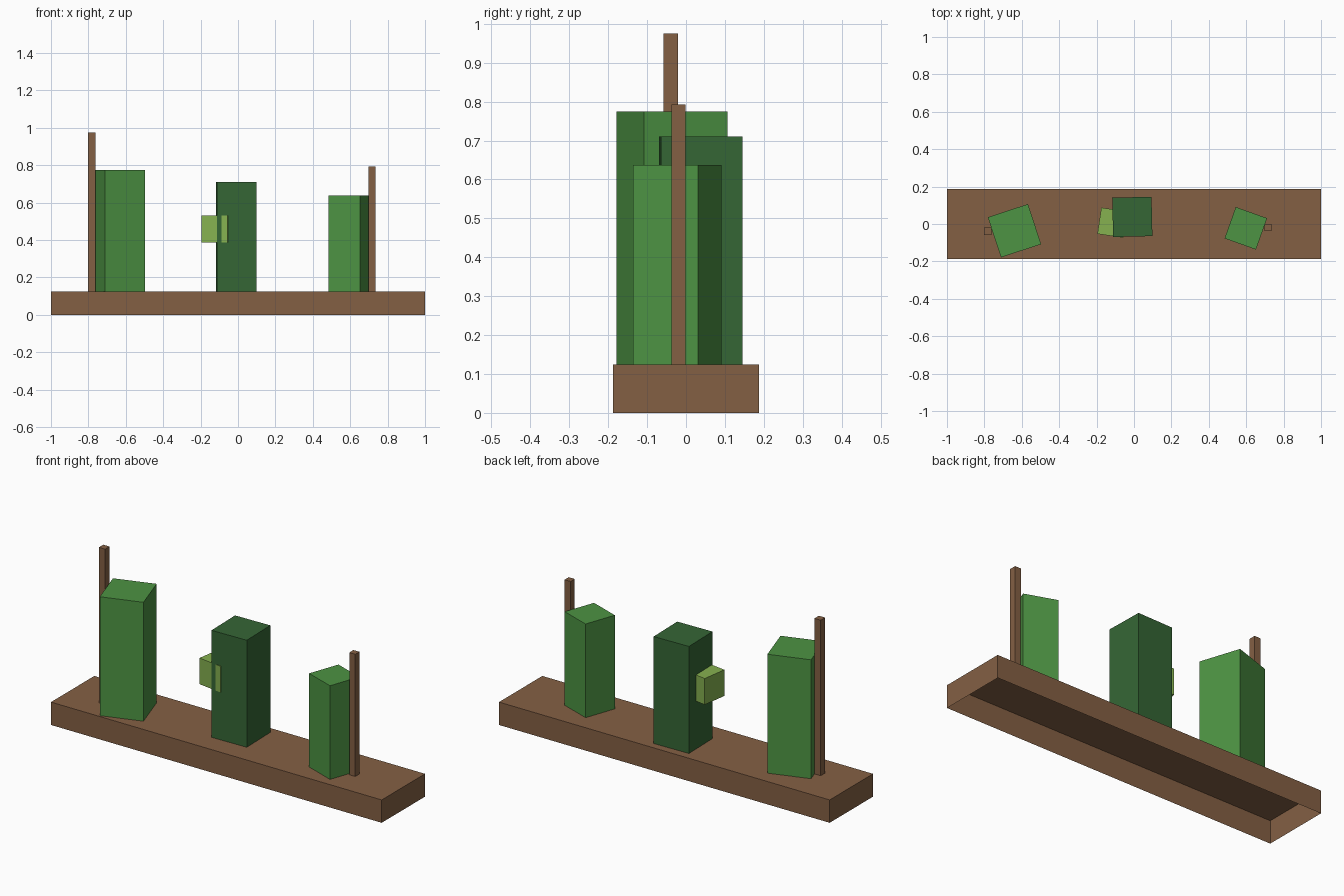
import bpy, bmesh
from math import radians
from mathutils import Matrix

cube = bpy.data.objects.get("Cube")
if cube:
    bpy.data.objects.remove(cube, do_unlink=True)


def material(name, srgb):
    """Flat material from an 8-bit display colour."""
    col = [((c / 255 + 0.055) / 1.055) ** 2.4 for c in srgb] + [1]
    m = bpy.data.materials.new(name)
    m.use_nodes = True
    m.diffuse_color = col
    m.node_tree.nodes["Principled BSDF"].inputs["Base Color"].default_value = col
    return m


def box(name, mat, center, size, z0, z1, angle=0, open_bottom=True):
    """Upright box turned about z, optionally without its underside."""
    bm = bmesh.new()
    bmesh.ops.create_cube(bm, size=1)
    if open_bottom:
        under = [f for f in bm.faces if f.normal.z < -0.5]
        bmesh.ops.delete(bm, geom=under, context='FACES')
    bm.transform(Matrix.Diagonal((size[0], size[1], z1 - z0, 1)))
    me = bpy.data.meshes.new(name)
    bm.to_mesh(me)
    bm.free()
    me.materials.append(mat)
    ob = bpy.data.objects.new(name, me)
    ob.location = (center[0], center[1], (z0 + z1) / 2)
    ob.rotation_euler.z = radians(angle)
    bpy.context.collection.objects.link(ob)


brown = material("wood brown", (132, 96, 68))
green = material("leaf green", (77, 147, 67))
dark = material("dark leaf green", (53, 102, 53))
lime = material("lime green", (134, 177, 80))

# Hollow planter base
DECK = 0.125
box("planter_base", brown, (0, 0), (2, 0.374), 0, DECK)

# Stakes at either end
box("right_stake", brown, (-0.782, -0.039), (0.038, 0.038), DECK, 0.975)
box("left_stake", brown, (0.717, -0.019), (0.036, 0.036), DECK, 0.793)

# Block shrubs, each turned differently
box("right_shrub", green, (-0.639, -0.036), (0.226, 0.226), DECK, 0.775, 18.2)
box("middle_shrub", dark, (-0.009, 0.038), (0.21, 0.21), DECK, 0.71, 1.3)
box("left_shrub", green, (0.598, -0.023), (0.178, 0.178), DECK, 0.637, -19.6)

# Small bud on the side of the middle shrub
box("bud", lime, (-0.115, 0.007), (0.142, 0.142), 0.387, 0.53, -8.5, False)
